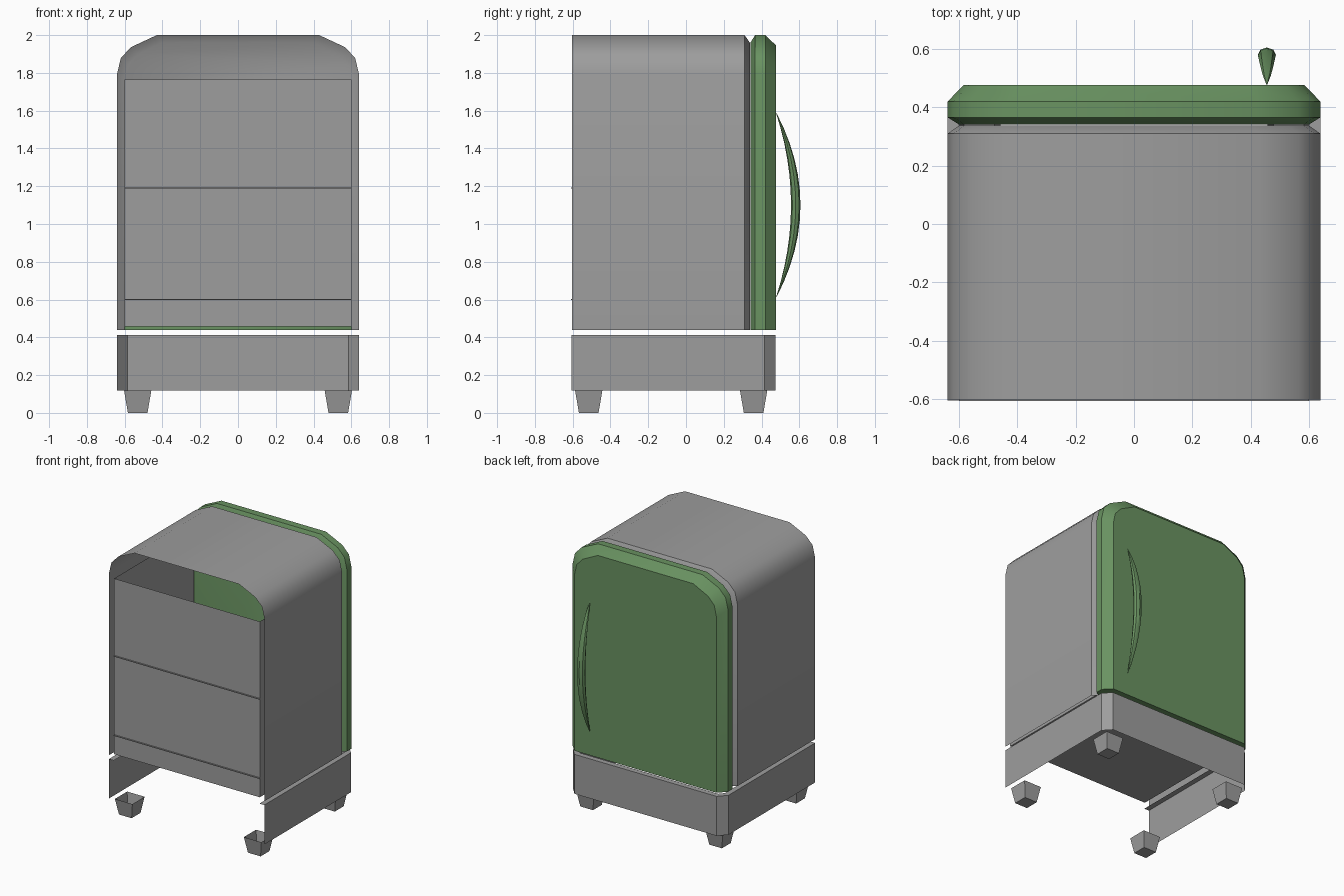
import bpy, bmesh, math

if "Cube" in bpy.data.objects:
    bpy.data.objects.remove(bpy.data.objects["Cube"])


def material(name, rgb):
    m = bpy.data.materials.new(name)
    m.diffuse_color = (*rgb, 1)
    m.use_nodes = True
    m.node_tree.nodes["Principled BSDF"].inputs["Base Color"].default_value = m.diffuse_color
    return m


GREY = material("warm_grey", (0.34, 0.34, 0.34))
GREEN = material("leaf_green", (0.142, 0.29, 0.12))


def finish(name, bm, mat, smooth=False, recalc=True):
    if recalc:
        bmesh.ops.recalc_face_normals(bm, faces=bm.faces)
    me = bpy.data.meshes.new(name)
    bm.to_mesh(me)
    bm.free()
    me.materials.append(mat)
    ob = bpy.data.objects.new(name, me)
    bpy.context.collection.objects.link(ob)
    if smooth:
        bpy.ops.object.select_all(action='DESELECT')
        ob.select_set(True)
        bpy.context.view_layer.objects.active = ob
        bpy.ops.object.shade_smooth_by_angle(angle=math.radians(35))
    return ob


def loft(bm, rings, closed):
    n = len(rings[0])
    for a, b in zip(rings, rings[1:]):
        for i in range(n if closed else n - 1):
            j = (i + 1) % n
            bm.faces.new((a[i], a[j], b[j], b[i]))


# Arched outline shared by the cabinet and the door
Z0, W, H = 0.44, 0.64, 1.56
RIGHT = [(0.64, Z0), (0.64, 1.795), (0.62, 1.88), (0.565, 1.937), (0.43, 2.0)]
ARCH = RIGHT + [(-x, z) for x, z in reversed(RIGHT)]


def arch_ring(bm, y, inset):
    return [bm.verts.new((x * (W - inset) / W, y, Z0 + (z - Z0) * (H - inset) / H))
            for x, z in ARCH]


# Cabinet shell: open at the rear, bevelled towards the door, closed above the opening
bm = bmesh.new()
rings = [arch_ring(bm, y, d) for y, d in ((-0.603, 0), (0.31, 0), (0.338, 0.04))]
loft(bm, rings, False)
bm.faces.new(rings[-1][1:-1])
finish("cabinet_shell", bm, GREY, True)

# Cabinet liner: rear panel, sides and floor, open at top and front
bm = bmesh.new()
X, YB, YF, ZB, ZT = 0.60, -0.60, 0.335, 0.457, 1.765
liner = [[bm.verts.new((x, y, z)) for x, y in ((-X, YF), (-X, YB), (X, YB), (X, YF))]
         for z in (ZB, ZT)]
loft(bm, liner, False)
bm.faces.new(liner[0])
finish("cabinet_liner", bm, GREY)

# Thin shelves
for i, z in enumerate((0.60, 1.19)):
    bm = bmesh.new()
    bmesh.ops.create_cube(bm, size=1)
    for v in bm.verts:
        v.co = (v.co.x * 1.2, -0.155 + v.co.y * 0.906, z + v.co.z * 0.006)
    finish(f"shelf_{i + 1}", bm, GREY)

# Door with bevelled rim
bm = bmesh.new()
rings = [arch_ring(bm, y, d) for y, d in
         ((0.341, 0.04), (0.366, 0), (0.42, 0), (0.477, 0.055))]
loft(bm, rings, True)
bm.faces.new(rings[0])
bm.faces.new(rings[-1])
finish("door", bm, GREEN, True)

# Bowed handle tapering to both ends
bm = bmesh.new()
rings = []
for k in range(13):
    u = -0.995 + 1.99 * k / 12
    s = 1 - u * u
    outer, inner = 0.478 + 0.128 * s, 0.476 + 0.08 * s
    mid, half, wide = (outer + inner) / 2, (outer - inner) / 2, 0.031 * s ** 0.7
    rings.append([bm.verts.new((0.456 + wide * math.cos(a), mid + half * math.sin(a),
                                1.10 + 0.49 * u))
                  for a in (math.tau * i / 8 for i in range(8))])
loft(bm, rings, True)
bm.faces.new(rings[0])
bm.faces.new(rings[-1])
finish("door_handle", bm, GREEN, True)

# Plinth: three walls with cut corners and a narrow inward lip on top
bm = bmesh.new()
path = [(0.64, -0.605), (0.64, 0.415), (0.585, 0.475)]
path += [(-x, y) for x, y in reversed(path)]
lip = [(0.60, -0.605), (0.60, 0.40), (0.57, 0.435)]
lip += [(-x, y) for x, y in reversed(lip)]
rings = [[bm.verts.new((x, y, z)) for x, y in pts]
         for pts, z in ((path, 0.118), (path, 0.412), (lip, 0.412))]
loft(bm, rings, False)
finish("plinth", bm, GREY)

# Tapered feet, open at the top
for side, sx in (("right", 1), ("left", -1)):
    for end, cy in (("rear", -0.515), ("front", 0.358)):
        bm = bmesh.new()
        rings = [[bm.verts.new((sx * 0.531 + a * r, cy + b * r, z))
                  for a, b in ((-1, -1), (1, -1), (1, 1), (-1, 1))]
                 for z, r in ((0.0, 0.052), (0.118, 0.072))]
        loft(bm, rings, True)
        bm.faces.new(rings[0])
        finish(f"{end}_{side}_foot", bm, GREY)
